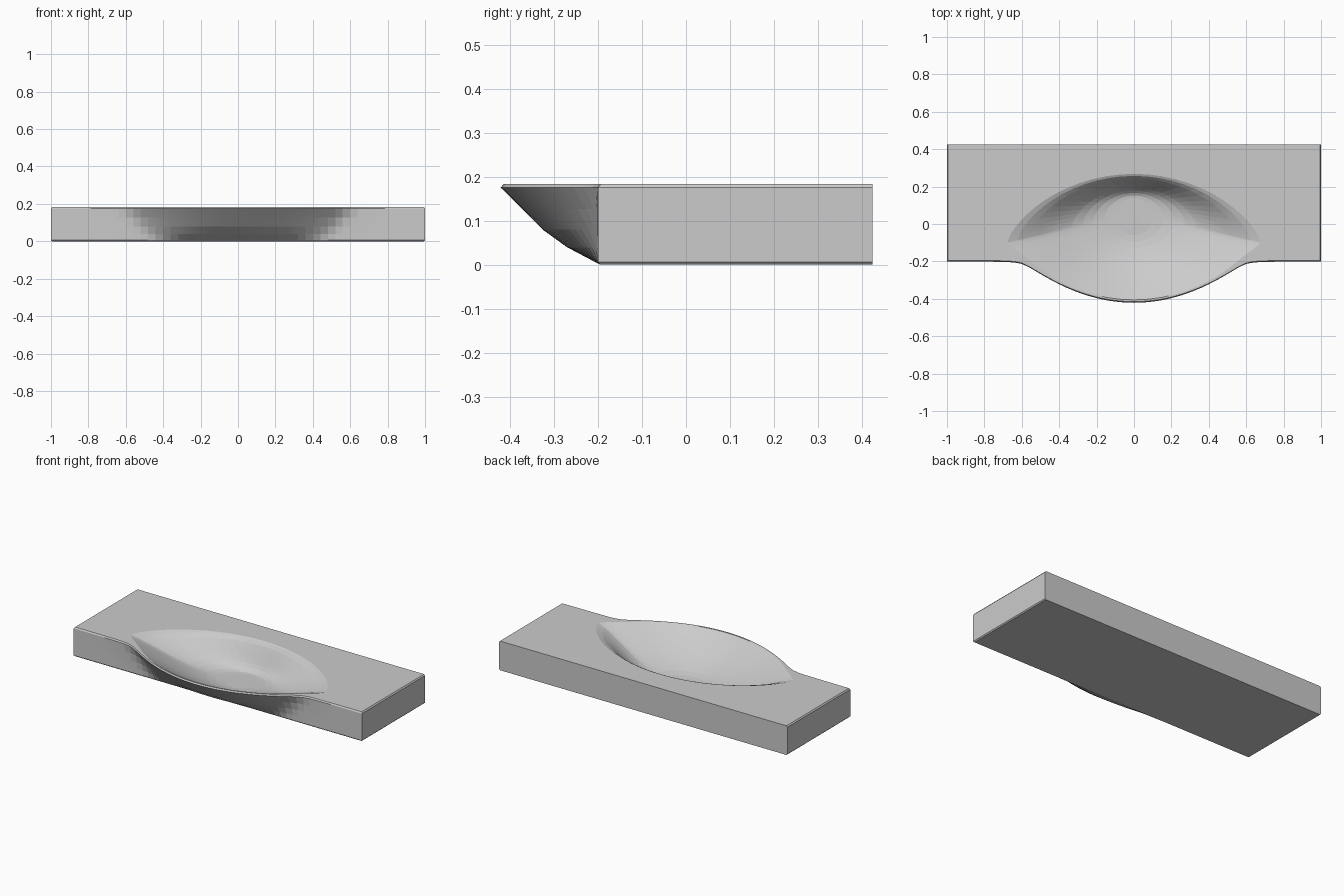
import bpy, bmesh, math

cube = bpy.data.objects.get("Cube")
if cube:
    bpy.data.objects.remove(cube, do_unlink=True)

H, FRONT, BACK, BULGE = 0.183, -0.2, 0.424, 0.22

ceramic = bpy.data.materials.new("light grey ceramic")
ceramic.use_nodes = True
grey = (0.6, 0.6, 0.6, 1)
ceramic.diffuse_color = grey
ceramic.node_tree.nodes["Principled BSDF"].inputs["Base Color"].default_value = grey


def swell(x):
    """Plan shape of the bowed front: 1 in the middle, fading softly to 0."""
    if abs(x) > 0.8:
        return 0
    p = 1 - (x / 0.6) ** 2
    return (p + math.sqrt(p * p + 0.02)) / 2


def loft(name, rings):
    """Closed solid through a stack of equal-length rings."""
    bm = bmesh.new()
    loops = [[bm.verts.new(p) for p in ring] for ring in rings]
    n = len(loops[0])
    for a, b in zip(loops, loops[1:]):
        for i in range(n):
            j = (i + 1) % n
            bm.faces.new((a[i], a[j], b[j], b[i]))
    bm.faces.new(loops[0][::-1])
    bm.faces.new(loops[-1])
    bmesh.ops.recalc_face_normals(bm, faces=bm.faces)
    mesh = bpy.data.meshes.new(name)
    bm.to_mesh(mesh)
    bm.free()
    mesh.materials.append(ceramic)
    obj = bpy.data.objects.new(name, mesh)
    bpy.context.collection.objects.link(obj)
    return obj


# Slab with bowed front, slightly eased top and bottom edges
def slab_ring(z, reach, inset):
    width = 0.75 + 0.25 * z / H
    xs = [-1] + [i / 25 for i in range(-20, 21)] + [1]
    ring = [(x * (1 - inset), FRONT + inset - BULGE * reach * swell(x / width), z) for x in xs]
    return ring + [(1 - inset, BACK, z), (inset - 1, BACK, z)]


levels = [(0, 0, 0.006), (0.006, 0.03, 0), (0.04, 0.32, 0), (0.08, 0.57, 0),
          (0.127, 0.78, 0), (0.175, 1, 0), (H, 1, 0.006)]
basin = loft("washbasin", [slab_ring(*level) for level in levels])


# Bowl cutter: rings from a small round floor out to the rim
def rim_point(angle):
    x = 0.68 * math.cos(angle)
    u = min(1, abs(x) / 0.68)
    if math.sin(angle) >= 0:
        return x, -0.1 + 0.37 * (1 - u * u) ** 0.7
    edge = FRONT + 0.014 - BULGE * swell(x)
    return x, edge + (-0.1 - edge) * u ** 8


def bowl_ring(t, lift=0.0):
    ring = []
    for i in range(56):
        a = 2 * math.pi * i / 56
        rx, ry = rim_point(a)
        fx, fy = 0.1 * math.cos(a), 0.04 + 0.1 * math.sin(a)
        steep = (1 + math.sin(a)) / 2
        s = t ** 1.2
        height = steep * s * s * (3 - 2 * s) + (1 - steep) * t ** 1.6
        ring.append((fx + (rx - fx) * t, fy + (ry - fy) * t,
                     0.02 + (H - 0.019) * height + lift))
    return ring


cutter = loft("bowl_cutter", [bowl_ring(i / 10) for i in range(11)] + [bowl_ring(1, 0.05)])
cutter.hide_render = True

cut = basin.modifiers.new("bowl", "BOOLEAN")
cut.operation = "DIFFERENCE"
cut.solver = "EXACT"
cut.object = cutter
bpy.context.view_layer.objects.active = basin
basin.select_set(True)
bpy.ops.object.modifier_apply(modifier="bowl")
bpy.data.objects.remove(cutter, do_unlink=True)
bpy.ops.object.shade_smooth_by_angle(angle=math.radians(4))
